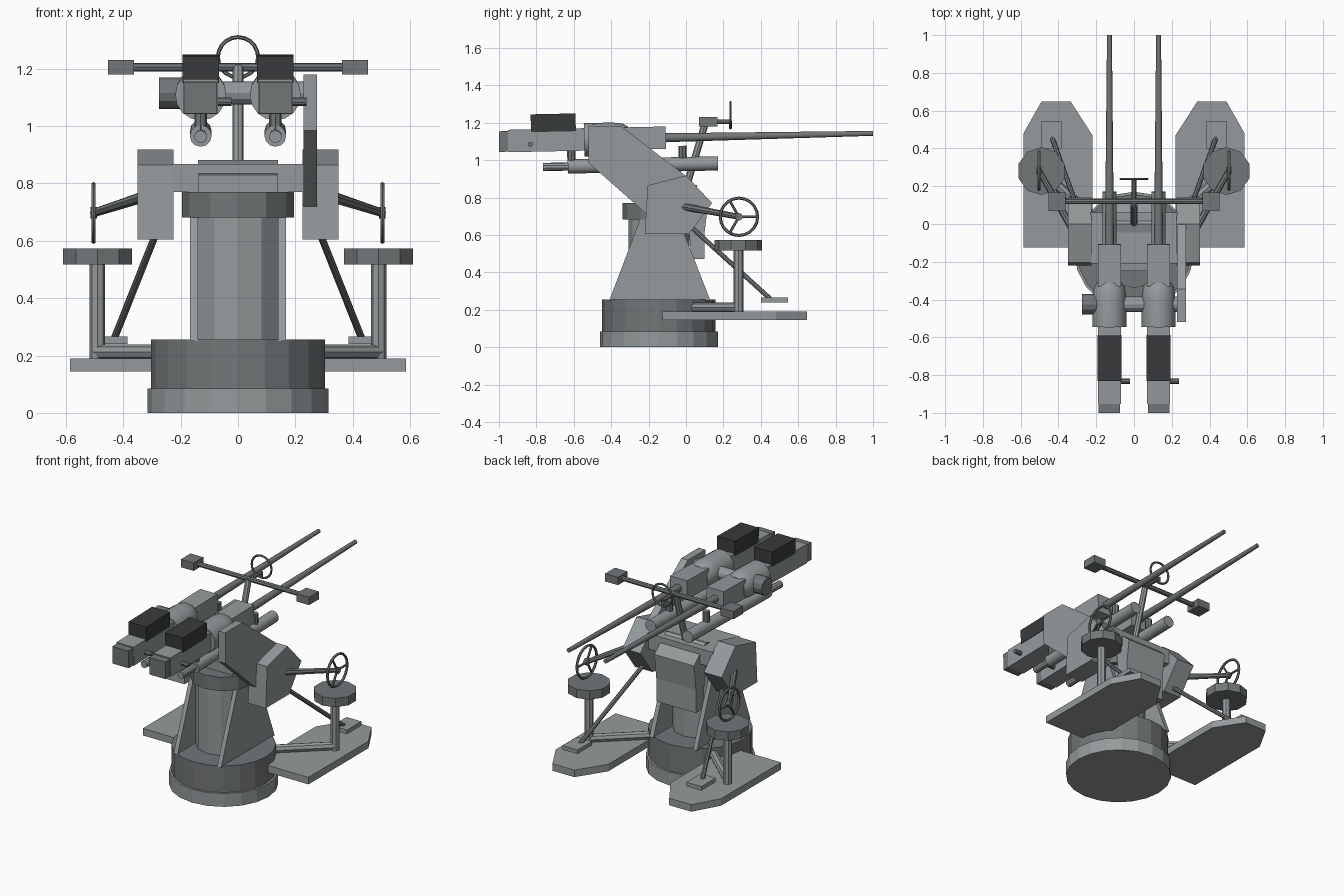
import bpy, bmesh
from math import pi, cos, sin, radians
from mathutils import Vector, Matrix

if "Cube" in bpy.data.objects:
    bpy.data.objects.remove(bpy.data.objects["Cube"])


def material(name, v):
    m = bpy.data.materials.new(name)
    m.diffuse_color = (v, v * 1.08, v * 1.11, 1)
    m.use_nodes = True
    m.node_tree.nodes["Principled BSDF"].inputs["Base Color"].default_value = m.diffuse_color
    return m


GREY = material("paint_grey", 0.30)
STEEL = material("steel_grey", 0.17)
DARK = material("dark_metal", 0.04)
# Guns are elevated slightly about this pivot
PIVOT = Vector((0, -0.1, 1.12))
TILT = Matrix.Translation(PIVOT) @ Matrix.Rotation(radians(1.2), 4, 'X') @ Matrix.Translation(-PIVOT)


def finish(bm, name, mat=GREY, M=None, smooth=False):
    if M is not None:
        bm.transform(M)
    bmesh.ops.recalc_face_normals(bm, faces=bm.faces)
    me = bpy.data.meshes.new(name)
    bm.to_mesh(me)
    bm.free()
    me.materials.append(mat)
    ob = bpy.data.objects.new(name, me)
    bpy.context.collection.objects.link(ob)
    if smooth:
        bpy.context.view_layer.objects.active = ob
        ob.select_set(True)
        bpy.ops.object.shade_smooth_by_angle(angle=radians(40))
        ob.select_set(False)
    return ob


def box(name, lo, hi, mat=GREY, M=None):
    bm = bmesh.new()
    bmesh.ops.create_cube(bm, size=1)
    lo, hi = Vector(lo), Vector(hi)
    d = hi - lo
    bm.transform(Matrix.Translation((lo + hi) / 2) @ Matrix.Diagonal((abs(d.x), abs(d.y), abs(d.z), 1)))
    return finish(bm, name, mat, M)


def rod(name, a, b, r1, r2=None, n=10, mat=GREY, M=None, smooth=False, turn=0.0):
    a, b = Vector(a), Vector(b)
    bm = bmesh.new()
    bmesh.ops.create_cone(bm, cap_ends=True, segments=n, radius1=r1,
                          radius2=r1 if r2 is None else r2, depth=(b - a).length)
    q = (b - a).to_track_quat('Z', 'Y').to_matrix().to_4x4()
    bm.transform(Matrix.Translation((a + b) / 2) @ q @ Matrix.Rotation(turn, 4, 'Z'))
    return finish(bm, name, mat, M, smooth)


def prism(name, pts, axis, a, b, mat=GREY):
    """Extrude a profile: axis 'X' takes (y, z) points, axis 'Z' takes (x, y)."""
    put = (lambda p, t: (t, p[0], p[1])) if axis == 'X' else (lambda p, t: (p[0], p[1], t))
    bm = bmesh.new()
    f = bm.faces.new([bm.verts.new(put(p, a)) for p in pts])
    ext = bmesh.ops.extrude_face_region(bm, geom=[f])
    vs = [v for v in ext['geom'] if isinstance(v, bmesh.types.BMVert)]
    bmesh.ops.translate(bm, verts=vs, vec=put((0, 0), b - a))
    return finish(bm, name, mat)


def ring(name, centre, axis, R, r, n=20, m=6, mat=STEEL):
    bm = bmesh.new()
    rows = []
    for i in range(n):
        t = 2 * pi * i / n
        rows.append([bm.verts.new(((R + r * cos(u)) * cos(t), (R + r * cos(u)) * sin(t), r * sin(u)))
                     for u in (2 * pi * j / m for j in range(m))])
    for i in range(n):
        p, q = rows[i], rows[(i + 1) % n]
        for j in range(m):
            k = (j + 1) % m
            bm.faces.new((p[j], q[j], q[k], p[k]))
    rot = Vector(axis).to_track_quat('Z', 'Y').to_matrix().to_4x4()
    return finish(bm, name, mat, Matrix.Translation(centre) @ rot, True)


def lathe_y(name, x, z, prof, n=16, M=None):
    """Turned body along y from (y, radius) pairs."""
    bm = bmesh.new()
    rows = [[bm.verts.new((x + r * cos(2 * pi * i / n), y, z + r * sin(2 * pi * i / n)))
             for i in range(n)] for y, r in prof]
    for p, q in zip(rows, rows[1:]):
        for i in range(n):
            k = (i + 1) % n
            bm.faces.new((p[i], p[k], q[k], q[i]))
    bm.faces.new(rows[0])
    bm.faces.new(rows[-1])
    return finish(bm, name, GREY, M, True)


# Pedestal
CY = -0.145
rod("base_plate", (0, CY, 0), (0, CY, 0.085), 0.316, n=20)
rod("base_ring", (0, CY, 0.085), (0, CY, 0.255), 0.303, n=20, mat=STEEL)
rod("column", (0, CY, 0.25), (0, CY, 0.69), 0.163, n=12)
rod("column_collar", (0, CY, 0.682), (0, CY, 0.77), 0.195, n=12, mat=STEEL)

# Cradle on top of the column
box("yoke_beam", (-0.23, -0.21, 0.77), (0.23, 0.06, 0.868))
prism("gear_housing", [(-0.25, 0.768), (-0.25, 0.83), (-0.1, 0.85), (0, 0.882), (0.12, 0.78),
                       (0.1, 0.62), (0.1, 0.472), (0.03, 0.472), (0.0, 0.768)], 'X', -0.14, 0.14)
prism("elevation_arm", [(-0.52, 0.985), (-0.52, 1.18), (-0.345, 1.18), (0, 0.915),
                        (0, 0.72), (-0.22, 0.72)], 'X', 0.228, 0.275)

# Parts mirrored left and right
for s, side in ((-1, "left"), (1, "right")):
    prism(side + "_column_fin", [(-0.41, 0.25), (0.13, 0.25), (-0.04, 0.685), (-0.245, 0.685)],
          'X', s * 0.14, s * 0.168)
    prism(side + "_gearbox", [(-0.22, 0.604), (0.015, 0.604), (0.14, 0.77), (0, 0.918),
                              (-0.205, 0.865)], 'X', s * 0.224, s * 0.35)
    # Crew platform, seat and pedal
    prism(side + "_platform", [(s * x, y) for x, y in (
        (0.585, -0.125), (0.22, -0.125), (0.22, 0.47), (0.335, 0.648), (0.49, 0.648),
        (0.585, 0.48))], 'Z', 0.145, 0.19)
    rod(side + "_seat_arm", (s * 0.2, 0.02, 0.212), (s * 0.49, 0.28, 0.212), 0.026, n=8)
    rod(side + "_seat_post", (s * 0.49, 0.28, 0.185), (s * 0.49, 0.28, 0.52), 0.027, n=8)
    rod(side + "_seat", (s * 0.49, 0.28, 0.517), (s * 0.49, 0.28, 0.573), 0.127, n=10,
        mat=STEEL)
    box(side + "_pedal", (s * 0.385, 0.4, 0.24), (s * 0.49, 0.545, 0.266))
    rod(side + "_pedal_strut", (s * 0.28, 0.03, 0.64), (s * 0.435, 0.46, 0.25), 0.013, n=8,
        mat=STEEL)
    # Handwheel with shaft and spokes
    hub = Vector((s * 0.503, 0.283, 0.697))
    rod(side + "_wheel_shaft", (s * 0.33, -0.02, 0.753), hub, 0.02, 0.015, n=8, mat=STEEL)
    ring(side + "_handwheel", hub, (1, 0, 0), 0.1, 0.008)
    rod(side + "_wheel_hub", hub - Vector((0.012, 0, 0)), hub + Vector((0.012, 0, 0)), 0.02,
        mat=STEEL)
    for k in range(3):
        a = 2 * pi * k / 3
        rod(side + "_wheel_spoke", hub, hub + Vector((0, 0.1 * cos(a), 0.1 * sin(a))), 0.007,
            n=6, mat=STEEL)
    # Gun body
    x = s * 0.13
    z = 1.12
    box(side + "_breech_cap", (x - 0.057, -1.0, z - 0.057), (x + 0.057, -0.95, z + 0.053), STEEL, TILT)
    box(side + "_rear_receiver", (x - 0.06, -0.952, z - 0.06), (x + 0.06, -0.53, z + 0.06), GREY, TILT)
    box(side + "_magazine", (x - 0.063, -0.828, z + 0.045), (x + 0.063, -0.588, z + 0.14), DARK, TILT)
    lathe_y(side + "_receiver_drum", x, z - 0.002, [(-0.545, 0.089), (-0.39, 0.089),
            (-0.335, 0.082), (-0.31, 0.066)], M=TILT)
    box(side + "_front_receiver", (x - 0.06, -0.33, z - 0.06), (x + 0.06, -0.108, z + 0.06), GREY, TILT)
    rod(side + "_barrel", (x, -0.12, z), (x, 1.0, z), 0.024, 0.013, n=12, mat=STEEL, M=TILT,
        smooth=True)
    rod(side + "_cocking_pin", (x + 0.05, -0.833, 1.1), (x + 0.108, -0.833, 1.1), 0.014, n=8,
        mat=STEEL, M=TILT)
    # Recoil cylinder under the gun
    rz = 0.977
    rod(side + "_recoil_cylinder", (x, -0.635, rz), (x, 0.168, rz), 0.038, n=12, M=TILT, smooth=True)
    rod(side + "_recoil_rod", (x, -0.768, rz), (x, -0.63, rz), 0.022, n=10, M=TILT)
    for y in (-0.615, -0.02):
        rod(side + "_recoil_bracket", (x, y, rz), (x, y, 1.075), 0.022, n=8, mat=STEEL, M=TILT)
    # Sight end block
    box(side + "_sight_block", (s * 0.363, 0.07, 1.18), (s * 0.453, 0.168, 1.23), STEEL)

# Trunnions: exposed knob on the left, link to the arm on the right
rod("left_trunnion", (-0.275, -0.425, 1.115), (-0.13, -0.425, 1.115), 0.055, n=12, mat=STEEL)
rod("centre_trunnion", (-0.13, -0.425, 1.115), (0.24, -0.425, 1.115), 0.04, n=12)

# Sight
rod("sight_post", (0, 0.0, 0.85), (0, 0.105, 1.205), 0.019, n=8)
rod("sight_bar", (-0.38, 0.12, 1.205), (0.38, 0.12, 1.205), 0.015, n=8, mat=STEEL)
rod("sight_stub", (0, 0.09, 1.205), (0, 0.235, 1.205), 0.012, n=8, mat=STEEL)
ring("sight_ring", (0, 0.238, 1.24), (0, 1, 0), 0.07, 0.007)
rod("sight_bead_stem", (0, 0.238, 1.17), (0, 0.238, 1.21), 0.007, n=6, mat=STEEL)
